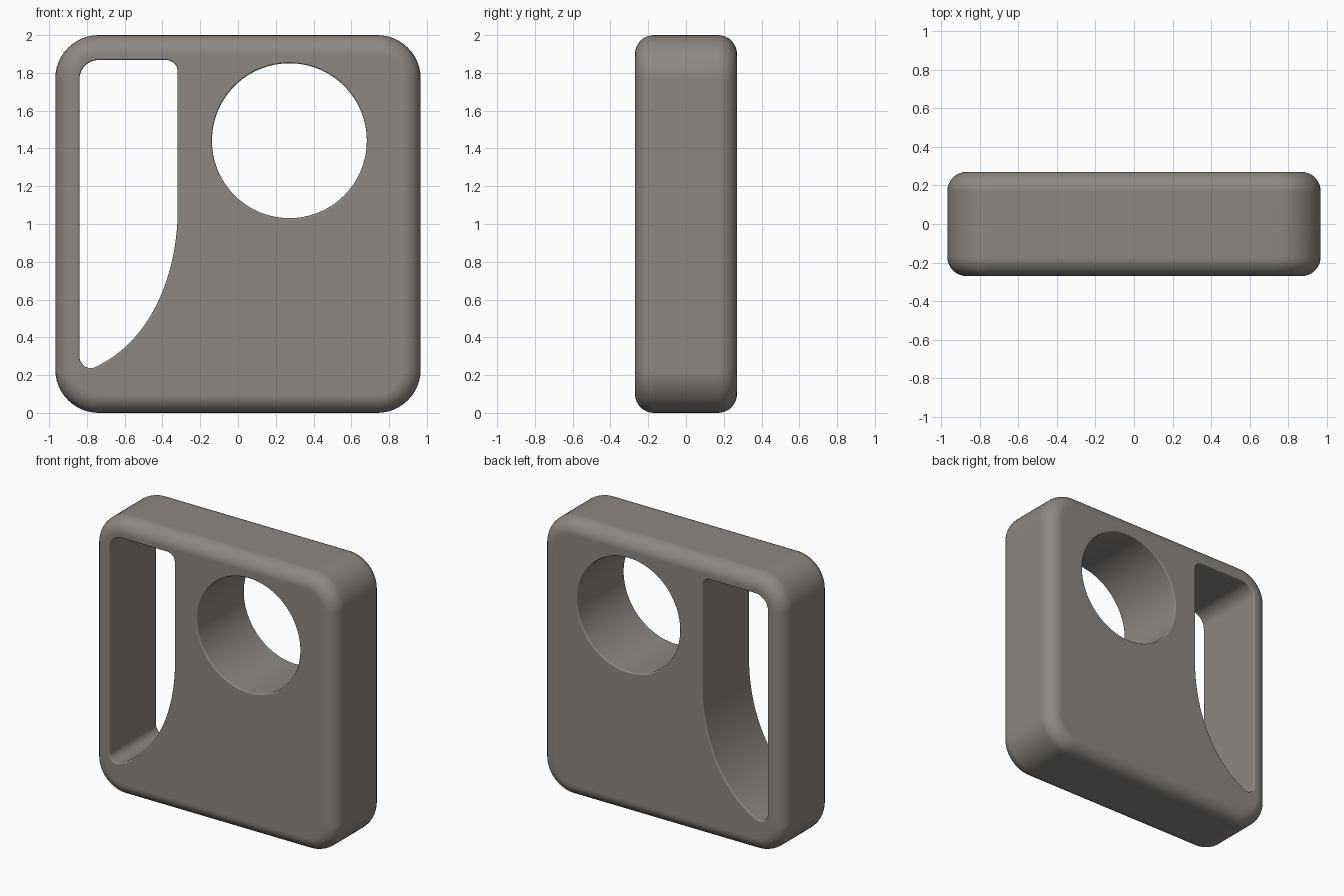
import bpy, bmesh, math
from mathutils import Vector
from mathutils.geometry import interpolate_bezier

if "Cube" in bpy.data.objects:
    bpy.data.objects.remove(bpy.data.objects["Cube"])


def arc(cx, cz, r, start, end, n):
    """Points along an arc in the x-z plane, angles in degrees."""
    return [(cx + r * math.cos(math.radians(start + (end - start) * i / n)),
             cz + r * math.sin(math.radians(start + (end - start) * i / n)))
            for i in range(n + 1)]


def slab(name, outline, depth, round_edge=0.0):
    """Extrude an x-z outline along y, optionally rounding both rims."""
    bm = bmesh.new()
    face = bm.faces.new([bm.verts.new((x, -depth / 2, z)) for x, z in outline])
    out = bmesh.ops.extrude_face_region(bm, geom=[face], use_keep_orig=True)
    new_verts = [g for g in out["geom"] if isinstance(g, bmesh.types.BMVert)]
    bmesh.ops.translate(bm, vec=(0, depth, 0), verts=new_verts)
    bmesh.ops.recalc_face_normals(bm, faces=bm.faces)
    if round_edge:
        rims = [e for e in bm.edges
                if abs(e.verts[0].co.y - e.verts[1].co.y) < 1e-6]
        bmesh.ops.bevel(bm, geom=rims, offset=round_edge, segments=8,
                        profile=0.5, affect='EDGES', clamp_overlap=False)
    mesh = bpy.data.meshes.new(name)
    bm.to_mesh(mesh)
    bm.free()
    obj = bpy.data.objects.new(name, mesh)
    bpy.context.collection.objects.link(obj)
    return obj


# Rounded block
W, R = 0.967, 0.23
outline = (arc(W - R, R, R, -90, 0, 12) + arc(W - R, 2 - R, R, 0, 90, 12)
           + arc(R - W, 2 - R, R, 90, 180, 12) + arc(R - W, R, R, 180, 270, 12))
body = slab("body", outline, 0.54, 0.1)

# Round hole
round_hole = slab("round_hole_cutter", arc(0.272, 1.441, 0.41, 0, 360, 96)[:-1], 1)

# Tall slot with a swept lower right side
sweep = [(p.x, p.y) for p in interpolate_bezier(
    Vector((-0.755, 0.243)), Vector((-0.50, 0.36)),
    Vector((-0.335, 0.66)), Vector((-0.32, 1.03)), 32)]
slot_outline = (sweep + arc(-0.38, 1.808, 0.06, 0, 90, 8)
                + arc(-0.739, 1.768, 0.1, 90, 180, 10)
                + arc(-0.779, 0.297, 0.06, 180, 285, 8))
slot = slab("slot_cutter", slot_outline, 1)

# Cut the openings and soften their rims
for cutter in (round_hole, slot):
    mod = body.modifiers.new(cutter.name, 'BOOLEAN')
    mod.operation = 'DIFFERENCE'
    mod.solver = 'EXACT'
    mod.object = cutter
    cutter.hide_render = True
rim = body.modifiers.new("rim", 'BEVEL')
rim.width = 0.01
rim.segments = 3
rim.limit_method = 'ANGLE'
rim.angle_limit = math.radians(60)
rim.use_clamp_overlap = False

bpy.context.view_layer.objects.active = body
body.select_set(True)
for mod in list(body.modifiers):
    bpy.ops.object.modifier_apply(modifier=mod.name)
for cutter in (round_hole, slot):
    bpy.data.objects.remove(cutter)

# Smooth shading that keeps the big front and back faces flat
bpy.ops.object.shade_smooth_by_angle(angle=math.radians(35))
flat = body.modifiers.new("flat_faces", 'WEIGHTED_NORMAL')
flat.keep_sharp = True
flat.weight = 100
bpy.ops.object.modifier_apply(modifier=flat.name)

# Dark warm grey
mat = bpy.data.materials.new("dark_grey")
mat.diffuse_color = (0.27, 0.245, 0.225, 1)
mat.use_nodes = True
mat.node_tree.nodes["Principled BSDF"].inputs["Base Color"].default_value = mat.diffuse_color
body.data.materials.clear()
body.data.materials.append(mat)
